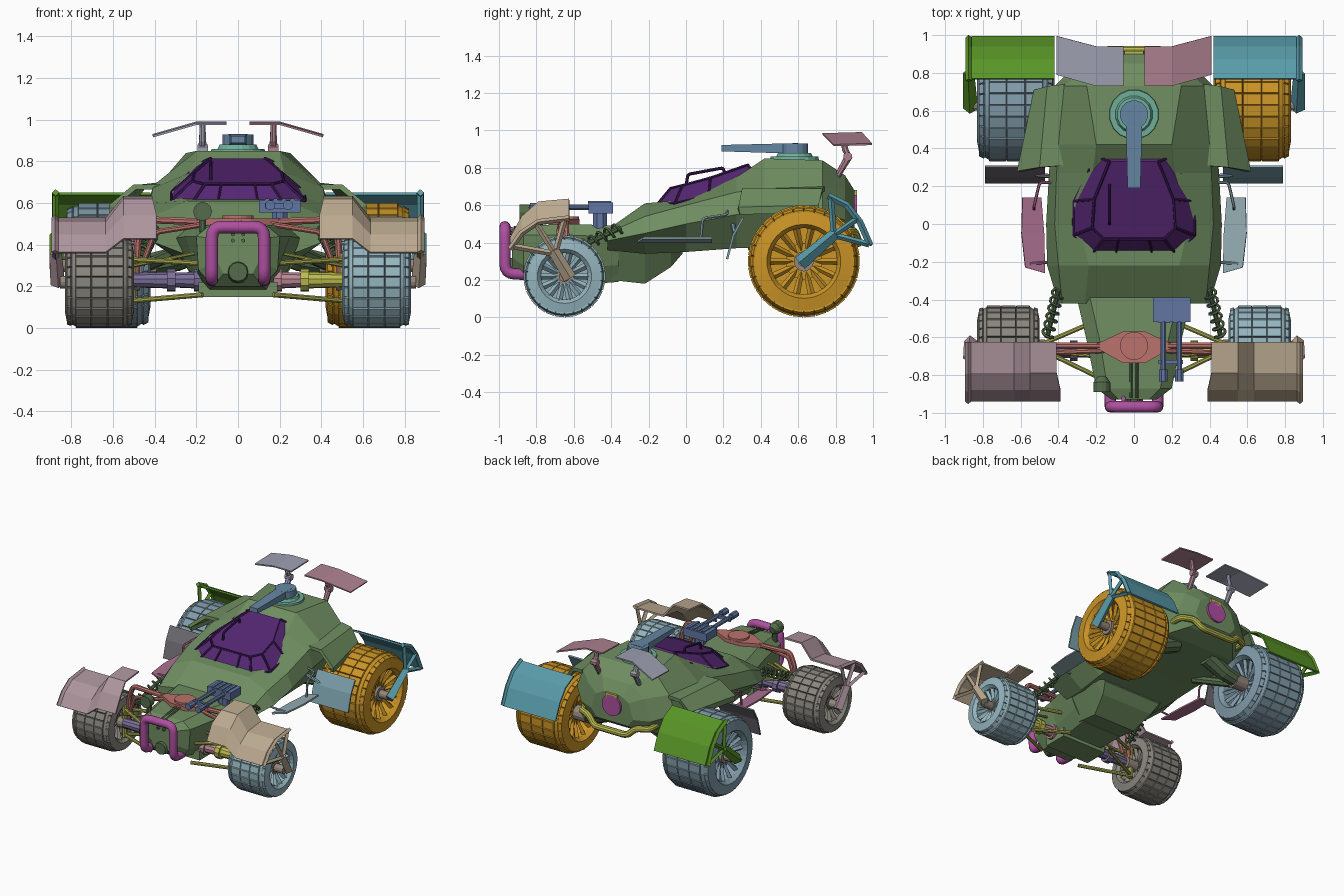
import bpy, bmesh, math
from mathutils import Vector as V

if "Cube" in bpy.data.objects:
    bpy.data.objects.remove(bpy.data.objects["Cube"])

GREEN, DARK = (.16, .27, .12), (.09, .15, .07)
RED, PINK, BLUE = (.5, .17, .15), (.42, .08, .35), (.12, .18, .36)
YELLOW, PURPLE, TEAL = (.5, .5, .08), (.09, .02, .17), (.1, .33, .4)
mats = {}


def finish(name, bm, col, mirror=False, smooth=False):
    if mirror:
        g = bmesh.ops.duplicate(bm, geom=bm.verts[:] + bm.edges[:] + bm.faces[:])
        for v in g['geom']:
            if isinstance(v, bmesh.types.BMVert):
                v.co.x *= -1
    bmesh.ops.recalc_face_normals(bm, faces=bm.faces[:])
    me = bpy.data.meshes.new(name)
    bm.to_mesh(me)
    bm.free()
    ob = bpy.data.objects.new(name, me)
    bpy.context.collection.objects.link(ob)
    if col not in mats:
        mats[col] = bpy.data.materials.new("paint_%d" % len(mats))
        mats[col].diffuse_color = (*col, 1)
    me.materials.append(mats[col])
    if smooth:
        bpy.context.view_layer.objects.active = ob
        ob.select_set(True)
        bpy.ops.object.shade_smooth_by_angle(angle=math.radians(40))
        ob.select_set(False)
    return ob


def loft(bm, rings, closed=True, cap=True, loop=False):
    vs = [[bm.verts.new(p) for p in r] for r in rings]
    n = len(vs[0])
    pairs = list(zip(vs, vs[1:] + vs[:1])) if loop else list(zip(vs, vs[1:]))
    faces = [bm.faces.new((a[i], a[(i + 1) % n], b[(i + 1) % n], b[i]))
             for a, b in pairs for i in range(n if closed else n - 1)]
    if cap and closed and not loop:
        bm.faces.new(vs[0]); bm.faces.new(vs[-1])
    return faces


def tube(bm, pts, r, n=10, bend=0):
    """Sweep a circle along points; bend rounds the corners; r may be a list."""
    pts = [V(p) for p in pts]
    if bend:
        out = [pts[0]]
        for a, b, c in zip(pts, pts[1:], pts[2:]):
            p, q = b + (a - b).normalized() * bend, b + (c - b).normalized() * bend
            out += [p * (1 - t) ** 2 + b * 2 * t * (1 - t) + q * t * t for t in (0, .25, .5, .75, 1)]
        pts = out + [pts[-1]]
    rs = r if isinstance(r, (list, tuple)) else [r] * len(pts)
    last, side, rings = None, None, []
    for i, p in enumerate(pts):
        t = (pts[min(i + 1, len(pts) - 1)] - pts[max(i - 1, 0)]).normalized()
        if last is None:
            side = t.orthogonal().normalized()
        else:
            side = last.rotation_difference(t) @ side
        last, up = t, t.cross(side)
        rings.append([p + (side * math.cos(k) + up * math.sin(k)) * rs[i]
                      for k in [math.tau * (j + .5) / n for j in range(n)]])
    loft(bm, rings)


def box(bm, lo, hi):
    (a, b, c), (d, e, f) = lo, hi
    loft(bm, [[(x, b, c), (x, e, c), (x, e, f), (x, b, f)] for x in (a, d)])


def sym_loft(bm, stations):
    """Stations (y, half outline from bottom to top), mirrored over x=0."""
    loft(bm, [[(x, y, z) for x, z in h] + [(-x, y, z) for x, z in reversed(h)] for y, h in stations])


def plate(bm, rows, th=.012):
    fs = loft(bm, rows, closed=False)
    bmesh.ops.recalc_face_normals(bm, faces=fs)
    bmesh.ops.solidify(bm, geom=fs, thickness=th)


new = bmesh.new

# main hull, nose, belly and rear shoulders
bm = new()
sym_loft(bm, [
    (-.42, [(.27, .36), (.40, .41), (.38, .45), (.26, .47)]),
    (-.22, [(.30, .34), (.46, .45), (.40, .54), (.24, .61)]),
    (.00, [(.32, .35), (.465, .50), (.42, .60), (.29, .63)]),
    (.27, [(.33, .37), (.45, .55), (.41, .67), (.22, .75)]),
    (.42, [(.33, .37), (.44, .56), (.40, .69), (.20, .85)]),
    (.73, [(.30, .38), (.42, .56), (.37, .70), (.25, .84)]),
    (.85, [(.20, .42), (.30, .52), (.24, .68), (.12, .76)]),
    (.90, [(.13, .46), (.18, .52), (.14, .64), (.07, .68)])])
sym_loft(bm, [
    (-.93, [(.07, .26), (.10, .32), (.12, .43), (.08, .47)]),
    (-.87, [(.12, .20), (.19, .28), (.20, .44), (.14, .49)]),
    (-.62, [(.15, .17), (.20, .26), (.25, .44), (.18, .50)]),
    (-.36, [(.17, .19), (.24, .28), (.31, .43), (.24, .49)])])
sym_loft(bm, [
    (-.40, [(.18, .20), (.27, .36)]), (-.22, [(.18, .18), (.29, .36)]),
    (-.08, [(.22, .27), (.31, .37)]), (-.02, [(.25, .34), (.31, .38)])])
box(bm, (-.19, -.74, .15), (.19, -.55, .22))
finish("hull", bm, GREEN)
bm = new()
plate(bm, [[(.36, .31, .69), (.37, .74, .70)], [(.50, .30, .69), (.46, .73, .69)],
           [(.62, .28, .59), (.53, .71, .60)], [(.615, .29, .55), (.53, .71, .56)]], .025)
finish("rear_shoulders", bm, GREEN, True)

# canopy with frame bars and grab rail
base = [(.22, -.155, .60), (.32, -.06, .61), (.32, .12, .65), (.20, .36, .78)]
top = [(.16, -.08, .69), (.22, -.02, .705), (.21, .13, .745), (.13, .33, .815)]
rings = [[V(p) for p in h] + [V((-p[0], p[1], p[2])) for p in reversed(h)] for h in (base, top)]
bm = new()
loft(bm, rings)
finish("canopy", bm, PURPLE)
bm = new()
for r in rings:
    tube(bm, r[:4], .008, 6); tube(bm, r[4:], .008, 6); tube(bm, [r[7], r[0]], .008, 6)
for a, b in zip(*rings):
    tube(bm, [a, b], .008, 6)
for x in (-.08, .08):
    tube(bm, [(x * 1.2, -.155, .605), (x, -.08, .695)], .006, 6)
tube(bm, [(-.13, .0, .70), (-.13, .01, .765), (-.13, .20, .80), (-.13, .21, .74)], .009, 8, .015)
finish("canopy_frame", bm, (.05, .01, .1))

# roof turret
bm = new()
tube(bm, [(0, .58, .83), (0, .58, .86), (0, .58, .86), (0, .58, .88)], [.135, .13, .10, .09], 16)
finish("turret_ring", bm, (.16, .42, .32))
bm = new()
tube(bm, [(0, .58, .87), (0, .58, .93)], .075, 16)
loft(bm, [[(-w, y, lo), (w, y, lo), (w, y, hi), (-w, y, hi)]
          for w, y, lo, hi in ((.045, .6, .875, .932), (.034, .19, .888, .922))])
finish("turret_gun", bm, (.13, .24, .36))

# twin nose gun
bm = new()
box(bm, (.10, -.52, .555), (.30, -.39, .615))
tube(bm, [(.2, -.46, .47), (.2, -.46, .56)], .04, 8)
box(bm, (.13, -.74, .575), (.26, -.72, .6))
for x in (.155, .24):
    tube(bm, [(x, -.5, .59), (x, -.77, .59)], .016, 8)
    tube(bm, [(x, -.77, .59), (x, -.835, .59)], .025, 8)
for x in (.13, .17, .21, .25):
    box(bm, (x, -.525, .61), (x + .02, -.4, .622))
finish("nose_guns", bm, BLUE)

# bumper hoop, nose details, lamp
bm = new()
for x, r in ((.125, .03), (.055, .012)):
    tube(bm, [(-x, -.86, .23), (-x, -.968, .235), (-x, -.968, .485), (x, -.968, .485), (x, -.968, .235),
              (x, -.86, .23)] if r > .02 else [(-x, -.9, .46), (-x, -.96, .48)], r, 12, .05 if r > .02 else 0)
finish("bull_bar", bm, PINK, smooth=True)
bm = new()
tube(bm, [(0, -.9, .27), (0, -.95, .27)], [.055, .045], 12)
for x in (-.025, .025):
    for z in (.42, .45):
        tube(bm, [(x, -.9, z), (x, -.95, z)], .01, 6)
    tube(bm, [(x * .6, -.72, .51), (x * .6, -.92, .48)], .008, 6)
tube(bm, [(-.17, -.84, .46), (-.17, -.84, .56)], .018, 8)
tube(bm, [(-.17, -.81, .555), (-.17, -.84, .56), (-.17, -.89, .56)], [.025, .045, .045], 12)
finish("nose_fittings", bm, DARK)

# front steering beam
bm = new()
tube(bm, [(0, -.645, .48), (0, -.645, .54)], .075, 16)
loft(bm, [[(.22, -.645, z), (.06, -.57, z), (-.06, -.57, z), (-.22, -.645, z), (-.06, -.735, z), (.06, -.735, z)]
          for z in (.495, .525)])
for s in (-1, 1):
    tube(bm, [(s * .18, -.645, .51), (s * .44, -.645, .52), (s * .48, -.64, .43), (s * .49, -.64, .2)], .018, 8, .03)
    tube(bm, [(s * .15, -.67, .5), (s * .40, -.68, .46), (s * .46, -.67, .30)], .014, 8, .03)
finish("steering_beam", bm, RED)

# springs, wishbones, rear swing arms
bm = new()
a, b = V((.40, -.35, .48)), V((.46, -.60, .36))
d = (b - a).normalized(); u = d.orthogonal().normalized(); w = d.cross(u)
tube(bm, [a, b], .014, 8)
tube(bm, [a.lerp(b, i / 72) + (u * math.cos(i * math.pi / 6) + w * math.sin(i * math.pi / 6)) * .03
          for i in range(73)], .008, 5)
finish("front_springs", bm, DARK, True)
bm = new()
for z0, z1 in ((.16, .13), (.31, .33)):
    for y in (-.82, -.50):
        tube(bm, [(.17, y, z0), (.52, -.65, z1)], .013, 8)
tube(bm, [(.51, -.65, .11), (.51, -.65, .36)], .022, 8)
tube(bm, [(.2, -.70, .36), (.5, -.68, .30)], .009, 8)
finish("front_wishbones", bm, (.38, .4, .08), True)
for s, c1, c2 in ((-1, (.2, .16, .32), (.2, .16, .32)), (1, (.5, .25, .3), YELLOW)):
    for nm, c, p, q in (("inner", c1, .17, .32), ("outer", c2, .30, .50)):
        bm = new()
        tube(bm, [(s * x, -.67, .23) for x in (p, p + .04, p + .04, q)], [.055, .055, .04, .035], 10)
        finish("front_drive_%s_%s" % (nm, "lr"[s > 0]), bm, c)
bm = new()
tube(bm, [(.15, .63, .40), (.30, .63, .33), (.46, .63, .30)], [.07, .06, .05], 10)
tube(bm, [(.25, .35, .38), (.44, .60, .30)], .03, 8)
finish("rear_axle_arms", bm, DARK, True)


# wheels: blocky tyre, deep rim, spokes, hub
def wheel(name, s, y, R, x0, x1, n, col):
    wd, ri, rt = x1 - x0, R * .66, R - .009
    prof = [(0, ri), (.03, .88 * R), (.10, .96 * rt), (.15, rt), (.38, rt), (.62, rt), (.85, rt),
            (.90, .96 * rt), (.97, .88 * R), (1, ri), (.93, ri - .02), (.07, ri - .02)]
    at = lambda f, r, k: (s * (x0 + f * wd), y + r * math.cos(k), R + r * math.sin(k))
    bm = new()
    fs = loft(bm, [[at(f, r, math.tau * (j + .5) / n) for f, r in prof] for j in range(n)], loop=True)
    bmesh.ops.recalc_face_normals(bm, faces=fs)
    tread = [f for i, f in enumerate(fs) if i % len(prof) in (1, 3, 4, 5, 7)]
    bmesh.ops.inset_individual(bm, faces=tread, thickness=.004, depth=.009)
    for j in range(14):
        k = math.tau * j / 14
        for f0, f1 in ((.90, .80), (.10, .20)):
            tube(bm, [at(f1, R * .2, k), at(f0, ri - .005, k)], [.014, .02], 4)
    for f, r in ((.5, ri - .015), (.8, R * .33), (.2, R * .33)):
        tube(bm, [at(f - .03, r, 0)[:1] + (y, R), at(f + .03, r, 0)[:1] + (y, R)], r, 20)
    finish("wheel_" + name, bm, col)
    bm = new()
    tube(bm, [(s * x, y, R) for x in (x0 - .03, x1 - .05, x1 - .05, .855)], [R * .18, R * .18, .03, .03], 12)
    finish("hub_" + name, bm, (.3, .24, .2))


wheel("rear_right", 1, .63, .30, .42, .83, 30, (.6, .3, .02))
wheel("rear_left", -1, .63, .30, .42, .83, 30, (.22, .33, .4))
wheel("front_right", 1, -.65, .22, .50, .83, 26, (.3, .46, .52))
wheel("front_left", -1, -.65, .22, .50, .83, 26, (.25, .24, .21))

# fenders with forked brackets to the hubs
for s, nm, cf, cr in ((1, "right", (.5, .4, .28), TEAL), (-1, "left", (.42, .3, .34), (.1, .3, .02))):
    bm = new()
    inner = [(-.625, .635), (-.79, .62), (-.88, .54), (-.94, .43)]
    outer = [(-.625, .53), (-.79, .51), (-.88, .45), (-.94, .365)]
    plate(bm, [[(s * (x - .02 * (i < 2) * (x < .5) * -1), y, z) for i, (y, z) in enumerate(o)]
               for x, o in ((.39, inner), (.55, inner), (.635, outer), (.87, outer))])
    hub = (s * .865, -.62, .21)
    tube(bm, [hub, (s * .875, -.71, .36)], [.035, .03], 4)
    for y, z in ((-.65, .52), (-.80, .50), (-.92, .38)):
        tube(bm, [(s * .875, -.70, .34), (s * .875, y, z)], .016, 4)
    tube(bm, [(s * .878, y, z) for y, z in outer], .016, 4)
    finish("front_fender_" + nm, bm, cf)
    bm = new()
    arc = [(.77, .65), (.87, .60), (.94, .51), (.995, .385)]
    plate(bm, [[(s * x, y, z) for y, z in arc] for x in (.42, .55, .70, .86)])
    tube(bm, [(s * .865, .61, .29), (s * .875, .80, .45)], [.04, .03], 4)
    for y, z in ((.775, .64), (.92, .53), (.98, .39)):
        tube(bm, [(s * .875, .79, .44), (s * .875, y, z)], .016, 4)
    tube(bm, [(s * .875, y - .01, z) for y, z in arc], .018, 4)
    finish("rear_fender_" + nm, bm, cr)
    # running board and mudguard
    bm = new()
    plate(bm, [[(s * .49, .14, .41), (s * .475, -.05, .41), (s * .47, -.26, .41)],
               [(s * .59, .14, .43), (s * .595, -.05, .43), (s * .575, -.23, .43)]])
    tube(bm, [(s * .42, -.2, .42), (s * .55, -.21, .42)], .008, 6)
    tube(bm, [(s * .43, .22, .57), (s * .50, .22, .55), (s * .53, .09, .53), (s * .53, .08, .42)], .008, 6, .02)
    finish("running_board_" + nm, bm, (.3, .42, .45) if s > 0 else (.4, .16, .28))
    bm = new()
    plate(bm, [[(s * .47, y, z), (s * .79, y, z)] for y, z in ((.31, .53), (.26, .44), (.225, .31))])
    tube(bm, [(s * .40, .25, .50), (s * .52, .26, .45)], .012, 6)
    finish("mudguard_" + nm, bm, (.2, .36, .42) if s > 0 else (.16, .15, .17))
    # rear spoiler on a post
    bm = new()
    plate(bm, [[(s * x, y0, z), (s * x, y1, z + .006)] for x, y0, y1, z in
               ((.055, .73, .94, .985), (.2, .73, .94, .985), (.41, .79, .995, .925))], .01)
    tube(bm, [(s * .17, .80, .74), (s * .17, .87, .86), (s * .17, .85, .90), (s * .17, .84, .985)],
         [.016, .022, .018, .014], 8)
    tube(bm, [(s * .145, .865, .86), (s * .195, .865, .86)], .024, 8)
    finish("spoiler_" + nm, bm, (.42, .22, .28) if s > 0 else (.34, .35, .44))

# exhaust ring and rear bumper pipe
bm = new()
tube(bm, [(0, .84, .59), (0, .915, .59), (0, .915, .59), (0, .87, .59)], [.085, .08, .055, .05], 16)
finish("exhaust", bm, PINK)
bm = new()
tube(bm, [(.29, .70, .46), (.29, .86, .46), (.20, .90, .46), (.14, .92, .40),
          (-.14, .92, .40), (-.20, .90, .46), (-.29, .86, .46), (-.29, .70, .46)], .024, 10, .03)
box(bm, (-.05, .88, .64), (.05, .915, .68))
finish("rear_bumper", bm, YELLOW)

for m in bpy.data.materials:
    if m.users and not m.is_grease_pencil:
        m.use_nodes = True
        m.node_tree.nodes["Principled BSDF"].inputs["Base Color"].default_value = m.diffuse_color
